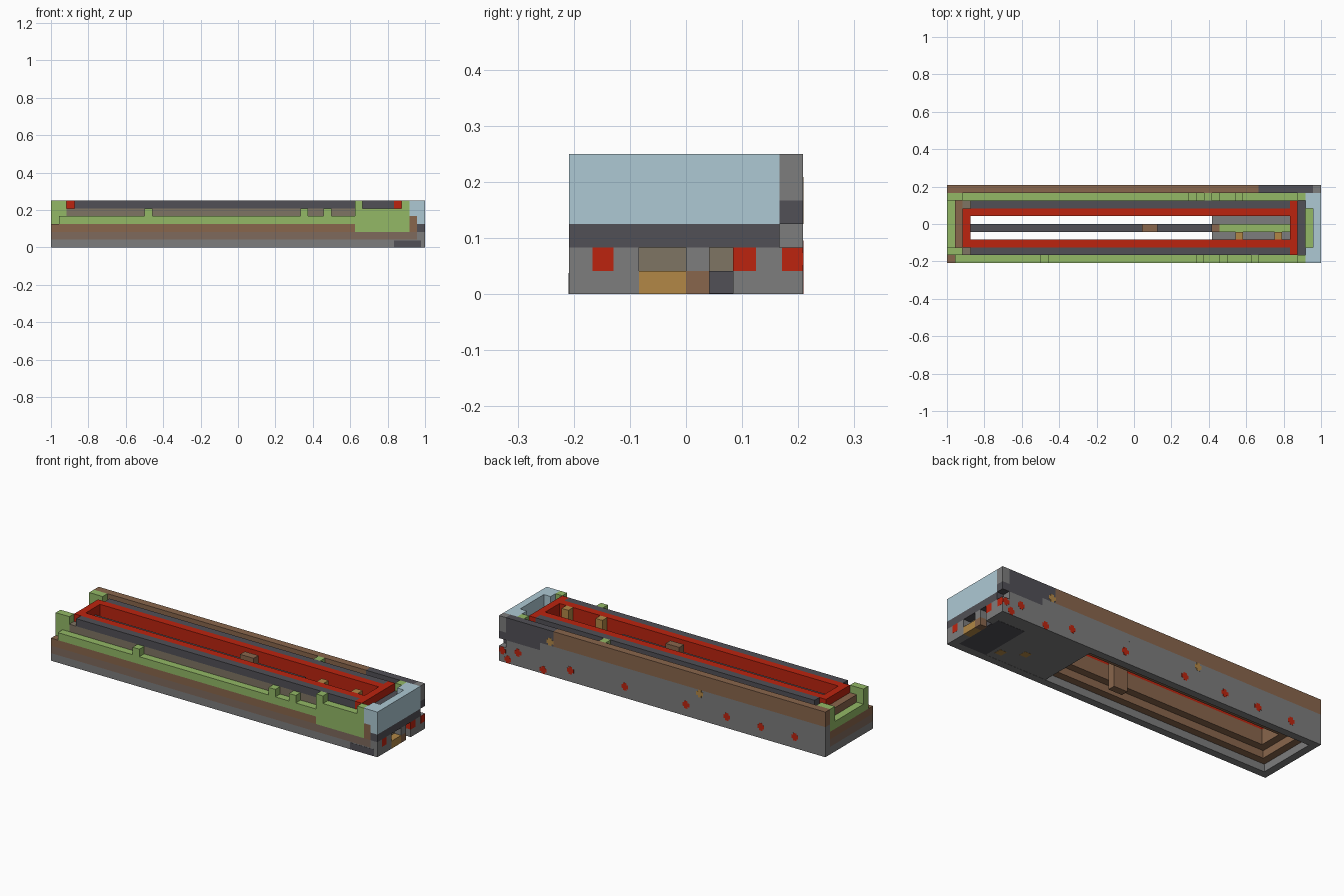
import bpy, bmesh
from mathutils import Matrix, Vector

cube = bpy.data.objects.get("Cube")
if cube:
    bpy.data.objects.remove(cube)

U = 1 / 24  # size of one block


def material(name, rgb):
    lin = [((c / 255 + 0.055) / 1.055) ** 2.4 for c in rgb]
    m = bpy.data.materials.new(name)
    m.use_nodes = True
    m.diffuse_color = (*lin, 1)
    m.node_tree.nodes["Principled BSDF"].inputs["Base Color"].default_value = (*lin, 1)
    return m


grey = material("stone grey", (125, 125, 125))
dark = material("dark grey", (81, 80, 86))
red = material("red", (188, 36, 15))
green = material("leaf green", (147, 184, 102))
blue = material("pale blue", (174, 201, 212))
brown = material("brown", (137, 102, 76))
taupe = material("taupe", (127, 117, 99))
umber = material("grey brown", (126, 106, 92))
ochre = material("ochre", (178, 135, 70))


def blocks(name, mat, *boxes):
    """One object made of boxes given as x, y and z ranges in blocks."""
    bm = bmesh.new()
    for x0, x1, y0, y1, z0, z1 in boxes:
        mid = Vector((x0 + x1, y0 + y1, z0 + z1)) * U / 2
        size = Vector((x1 - x0, y1 - y0, z1 - z0)) * U
        bmesh.ops.create_cube(bm, size=1, matrix=Matrix.Translation(mid) @ Matrix.Diagonal((*size, 1)))
    mesh = bpy.data.meshes.new(name)
    bm.to_mesh(mesh)
    bm.free()
    mesh.materials.append(mat)
    obj = bpy.data.objects.new(name, mesh)
    bpy.context.collection.objects.link(obj)
    return obj


def ring(x0, x1, y0, y1, z0, z1, t=1):
    """Boxes of a rectangular frame with wall thickness t."""
    return [(x0, x1, y0, y0 + t, z0, z1), (x0, x1, y1 - t, y1, z0, z1),
            (x0, x0 + t, y0 + t, y1 - t, z0, z1), (x1 - t, x1, y0 + t, y1 - t, z0, z1)]


# Outer walls: colour bands stacked by height on the front and the left end
for z, (label, mat, stop) in enumerate((("lower", grey, 24), ("middle", umber, 23), ("upper", brown, 15))):
    blocks("front_wall_" + label, mat, (-24, stop, -5, -4, z, z + 1))
    blocks("end_wall_" + label, mat, (-24, -23, -4, 4, z, z + 1))
blocks("back_wall", grey, (-24, 24, 4, 5, 0, 2), (-24, 23, 4, 5, 2, 3),
       (-24, 18, 4, 5, 3, 4), (23, 24, 4, 5, 4, 6))
blocks("back_wall_trim", brown, (-24, 16, 4, 5, 4, 6))
blocks("back_wall_dark_corner", dark, (16, 23, 4, 5, 4, 6), (18, 24, 4, 5, 3, 4))
blocks("front_dark_patch", dark, (20, 23.5, -5.02, -5, 0, 0.9))

# Steps inside the hull, closing in towards the top
blocks("inner_step_low", brown, *ring(-23, 22, -4, 4, 1, 2))
blocks("inner_step_high", brown, *ring(-23, 22, -4, 3, 2, 4, 2))
blocks("back_ledge_support", brown, (-23, 22, 3, 4, 2, 3))
blocks("deck_frame", taupe, (-22, 21, -4, -3, 4, 5), (-22, 21, 2, 3, 4, 5))
blocks("left_deck_beam", brown, (-23, -22, -3, 3, 4, 5))

# Top rails
blocks("red_rail", red, *ring(-22, 21, -3, 2, 4, 6),
       (20, 21, -4, -3, 5, 6), (20, 21, 2, 3, 5, 6))
blocks("dark_rails", dark, (-21, 20, -4, -3, 5, 6), (-21, 20, 2, 3, 5, 6))

# Green ledges with their small posts
blocks("front_ledge", green, (-23, 15, -5, -4, 3, 4), (15, 22, -5, -4, 2, 4),
       (16, 21, -5, -4, 4, 5), (15, 16, -5, -4, 4, 6), (21, 22, -5, -4, 4, 6))
blocks("front_ledge_posts", green, *[(x, x + 1, -5, -4, 4, 5) for x in (-12, 8, 11)])
blocks("back_ledge", green, (-23, 22, 3, 4, 3, 4), (21, 22, 3, 4, 4, 6), (9, 10, 3, 4, 4, 6),
       *[(x, x + 1, 3, 4, 4, 5) for x in (7, 10, 13)])
blocks("left_gate", green, (-24, -23, -4, 4, 3, 4),
       *[(x, x + 1, y, y + 1, 4, 6) for x in (-24, -23) for y in (-4, 3)])

# Floor of the closed section and the things standing on it
blocks("floor", grey, (10, 23, -4, 4, 0.02, 1))
blocks("floor_dark_patch", dark, (19, 23, -4, 3, 0, 0.02))
blocks("floor_spots", ochre, *[(x, x + 1, y, y + 1, 0, 0.02) for x, y in ((17.5, -3), (15, -1.5))])
blocks("floor_strip", green, (11, 20, -1, 0, 1, 2))
blocks("floor_strip_end", brown, (10, 11, -1, 0, 1, 2))
blocks("floor_posts", ochre, *[(x, x + 1, -2, -1, 1, 6) for x in (13, 18)])
blocks("centre_bar", dark, (-21, 1, -1, 0, 4, 5), (3, 10, -1, 0, 4, 5))
blocks("centre_post", brown, (1, 3, -1, 0, 0, 6))

# Right end: pale shell over a dark band and a notched base
blocks("end_shell", blue, (23, 24, -3, 2, 3, 6), (22, 24, 2, 4, 3, 6),
       (22, 24, -4, -3, 3, 6), (22, 24, -5, -4, 4, 6), (23, 24, -5, -4, 3, 4))
blocks("shell_patch", brown, (22, 23, -5, -4, 2, 4))
blocks("end_band", dark, (23, 24, -5, -4, 2, 3), (22, 24, -4, 4, 2, 3))
blocks("end_inner_ledge", green, (22, 23, -3, 2, 3, 4))
blocks("end_inner_beam", dark, (21, 22, -4, 3, 4, 5))
blocks("end_base", grey, (23, 24, -4, -2, 0, 2), (23, 24, 2, 4, 0, 1),
       (23, 24, 3, 4, 1, 2), (23, 24, 0, 1, 1, 2), (23, 24, -5, -4, 1, 2))
blocks("notch_back", taupe, (22, 23, -4, 4, 1, 2))
blocks("end_base_ochre", ochre, (23, 24, -2, 0, 0, 1))
blocks("end_base_brown", brown, (23, 24, 0, 1, 0, 1))
blocks("slit_back", dark, (22.9, 23.1, 1, 2, 0.02, 1))
blocks("end_red_block", red, (23, 24, 2, 3, 1, 2))
blocks("end_red_plates", red, (24, 24.01, -4, -3.1, 1, 2), (24, 24.01, 4.1, 5, 1, 2))


# Cross-shaped spots on the back wall
def cross(x, z):
    return [(x - w, x + w, 5, 5.02, z - h, z + h) for w, h in ((0.5, 0.25), (0.25, 0.5))]


reds = [(22.7, 0.5), (17.5, 0.5), (21.2, 1.8)]
reds += [(x, 1.5) for x in (23.5, 13.5, 5.5, -3.5, -9.5, -14.5, -19.5)]
blocks("back_red_spots", red, *[b for x, z in reds for b in cross(x, z)])
blocks("back_ochre_spots", ochre, *[b for x, z in ((-5.5, 3.5), (16.5, 4.5)) for b in cross(x, z)])
